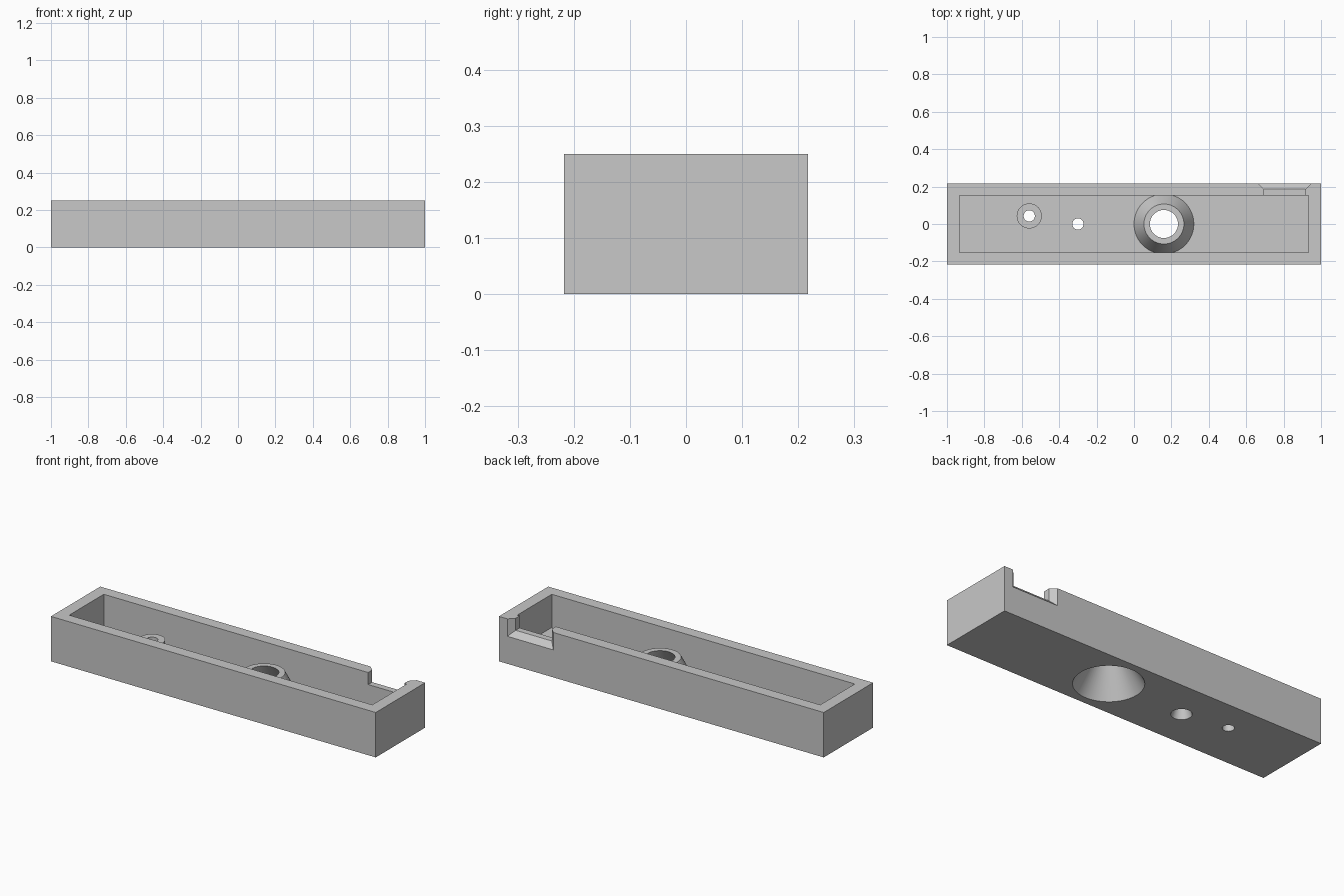
import bpy, bmesh, math

if "Cube" in bpy.data.objects:
    bpy.data.objects.remove(bpy.data.objects["Cube"])

FLOOR, H = 0.065, 0.25
HX, HY = 1.0, 0.217

grey = bpy.data.materials.new("plain grey")
grey.diffuse_color = (0.58, 0.58, 0.58, 1)
grey.use_nodes = True
grey.node_tree.nodes["Principled BSDF"].inputs["Base Color"].default_value = grey.diffuse_color


def loft(name, rings):
    """Closed solid through a series of equal-length point rings."""
    bm = bmesh.new()
    vs = [[bm.verts.new(p) for p in r] for r in rings]
    n = len(vs[0])
    for a, b in zip(vs, vs[1:]):
        for i in range(n):
            j = (i + 1) % n
            bm.faces.new((a[i], a[j], b[j], b[i]))
    bm.faces.new(vs[0][::-1])
    bm.faces.new(vs[-1])
    bmesh.ops.recalc_face_normals(bm, faces=bm.faces)
    me = bpy.data.meshes.new(name)
    bm.to_mesh(me)
    bm.free()
    me.materials.append(grey)
    ob = bpy.data.objects.new(name, me)
    bpy.context.collection.objects.link(ob)
    return ob


def box(name, x, y, z0, z1):
    return loft(name, [[(-x, -y, z), (x, -y, z), (x, y, z), (-x, y, z)] for z in (z0, z1)])


def turned(name, cx, cy, profile, n=64):
    """Round solid from (radius, height) pairs."""
    return loft(name, [[(cx + r * math.cos(2 * math.pi * i / n),
                         cy + r * math.sin(2 * math.pi * i / n), z)
                        for i in range(n)] for r, z in profile])


def combine(target, tool, operation):
    mod = target.modifiers.new(operation, 'BOOLEAN')
    mod.operation, mod.solver, mod.object = operation, 'EXACT', tool
    bpy.context.view_layer.objects.active = target
    bpy.ops.object.modifier_apply(modifier=mod.name)
    bpy.data.objects.remove(tool)


# open tray
tray = box("tray", HX, HY, 0, H)
combine(tray, box("cavity", 0.933, 0.152, FLOOR, H + 0.1), 'DIFFERENCE')

# conical boss and small round boss, sunk slightly into the floor
base = FLOOR - 0.02
slope = (0.16 - 0.107) / (0.166 - FLOOR)
combine(tray, turned("cone_boss", 0.16, 0, [(0.16 + 0.02 * slope, base), (0.107, 0.166)]), 'UNION')
combine(tray, turned("small_boss", -0.56, 0.043, [(0.067, base), (0.067, 0.139)]), 'UNION')

# through holes: wide tapered, countersunk and straight
k = (0.175 - 0.075) / 0.166
combine(tray, turned("cone_hole", 0.16, 0,
                     [(0.175 + 0.05 * k, -0.05), (0.075, 0.166), (0.075, 0.3)]), 'DIFFERENCE')
k = 0.022 / FLOOR
combine(tray, turned("tapered_hole", -0.30, 0,
                     [(0.052 + 0.05 * k, -0.05), (0.03, FLOOR), (0.03, 0.3)]), 'DIFFERENCE')
combine(tray, turned("screw_hole", -0.56, 0.043, [(0.03, -0.05), (0.03, 0.3)]), 'DIFFERENCE')

# cable notch in the back wall, flared outward
sections = []
for y, flare in ((0.12, 0), (0.187, 0), (0.237, 0.05)):
    x0, x1, z = 0.695 - flare, 0.918 + flare, 0.183 - flare
    sections.append([(x0, y, z), (x1, y, z), (x1, y, 0.35), (x0, y, 0.35)])
combine(tray, loft("notch", sections), 'DIFFERENCE')

# smooth round walls, crisp edges
bpy.ops.object.select_all(action='DESELECT')
tray.select_set(True)
bpy.context.view_layer.objects.active = tray
bpy.ops.object.shade_smooth_by_angle(angle=math.radians(25))
